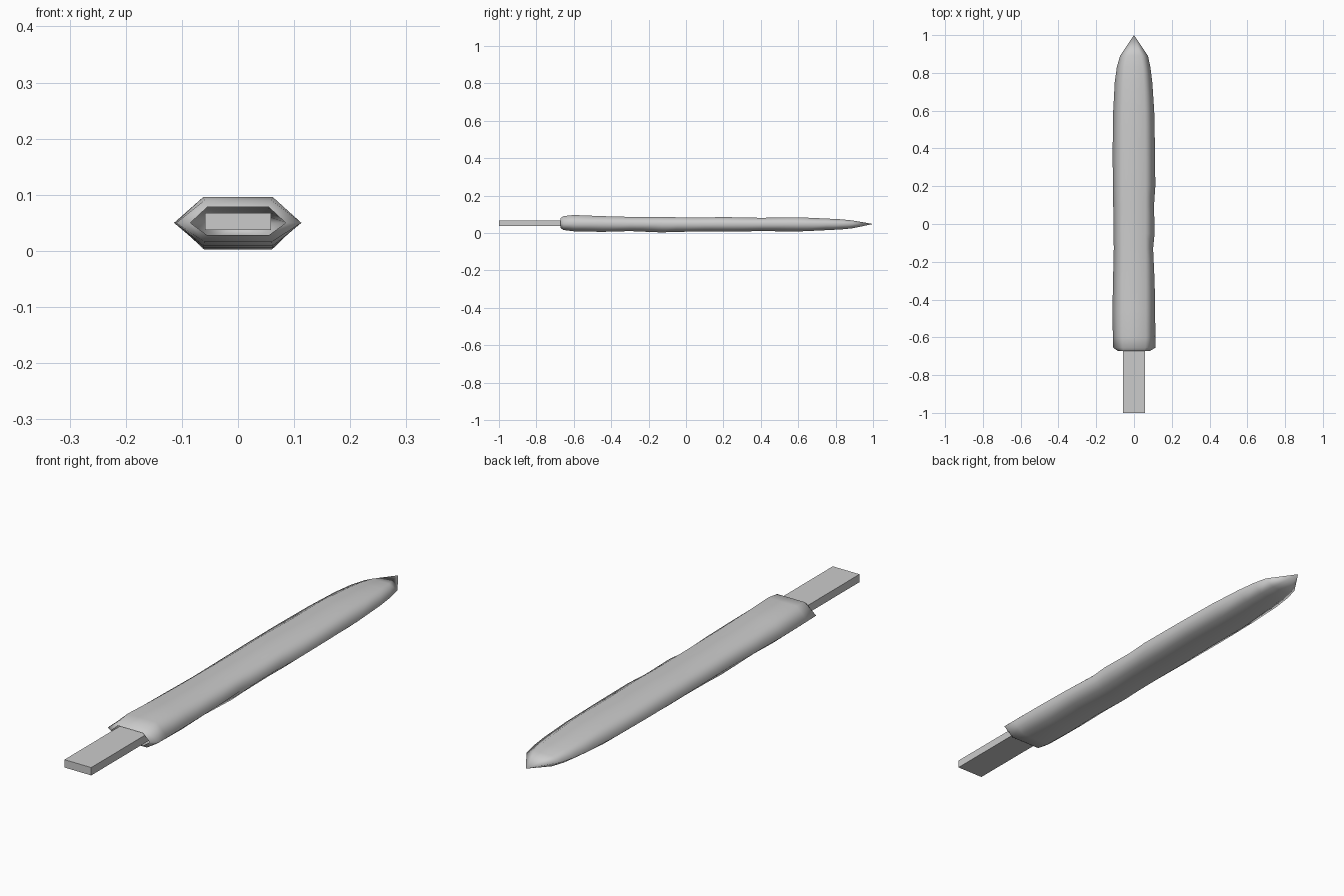
import bpy, bmesh

if "Cube" in bpy.data.objects:
    bpy.data.objects.remove(bpy.data.objects["Cube"])

# Blade stations: y, left half-width, right half-width, ridge half-width, z top, z bottom
STATIONS = [
    (-0.672, .085, .085, .055, .078, .028),
    (-0.655, .110, .113, .060, .090, .016),
    (-0.60, .112, .113, .062, .096, .009),
    (-0.45, .114, .112, .062, .090, .006),
    (-0.30, .111, .109, .062, .086, .010),
    (-0.13, .107, .101, .061, .085, .003),
    (-0.05, .108, .109, .061, .084, .006),
    (0.10, .110, .106, .061, .083, .008),
    (0.20, .112, .113, .061, .085, .007),
    (0.40, .113, .111, .060, .081, .010),
    (0.60, .110, .107, .058, .084, .008),
    (0.75, .102, .097, .052, .077, .015),
    (0.83, .091, .087, .046, .073, .019),
    (0.89, .074, .074, .036, .067, .025),
]
MID = 0.05


def make_object(name, bm):
    bmesh.ops.recalc_face_normals(bm, faces=bm.faces)
    mesh = bpy.data.meshes.new(name)
    bm.to_mesh(mesh)
    bm.free()
    ob = bpy.data.objects.new(name, mesh)
    bpy.context.collection.objects.link(ob)
    return ob


# Chipped stone-like blade: hexagonal loft, open at the handle end
bm = bmesh.new()
rings = []
for y, left, right, flat, top, bottom in STATIONS:
    section = [(right, MID), (flat, top), (-flat, top),
               (-left, MID), (-flat, bottom), (flat, bottom)]
    rings.append([bm.verts.new((x, y, z)) for x, z in section])
for a, b in zip(rings, rings[1:]):
    for i in range(6):
        j = (i + 1) % 6
        bm.faces.new((a[i], a[j], b[j], b[i]))
tip = bm.verts.new((0, 1, MID - .002))
for i in range(6):
    bm.faces.new((rings[-1][i], rings[-1][(i + 1) % 6], tip))
blade = make_object("blade", bm)
for p in blade.data.polygons:
    p.use_smooth = True

# Flat tang running into the open end of the blade
bm = bmesh.new()
bmesh.ops.create_cube(bm, size=1)
for v in bm.verts:
    v.co = (v.co.x * .117, v.co.y * .5 - .75, v.co.z * .031 + .0525)
make_object("tang", bm)
